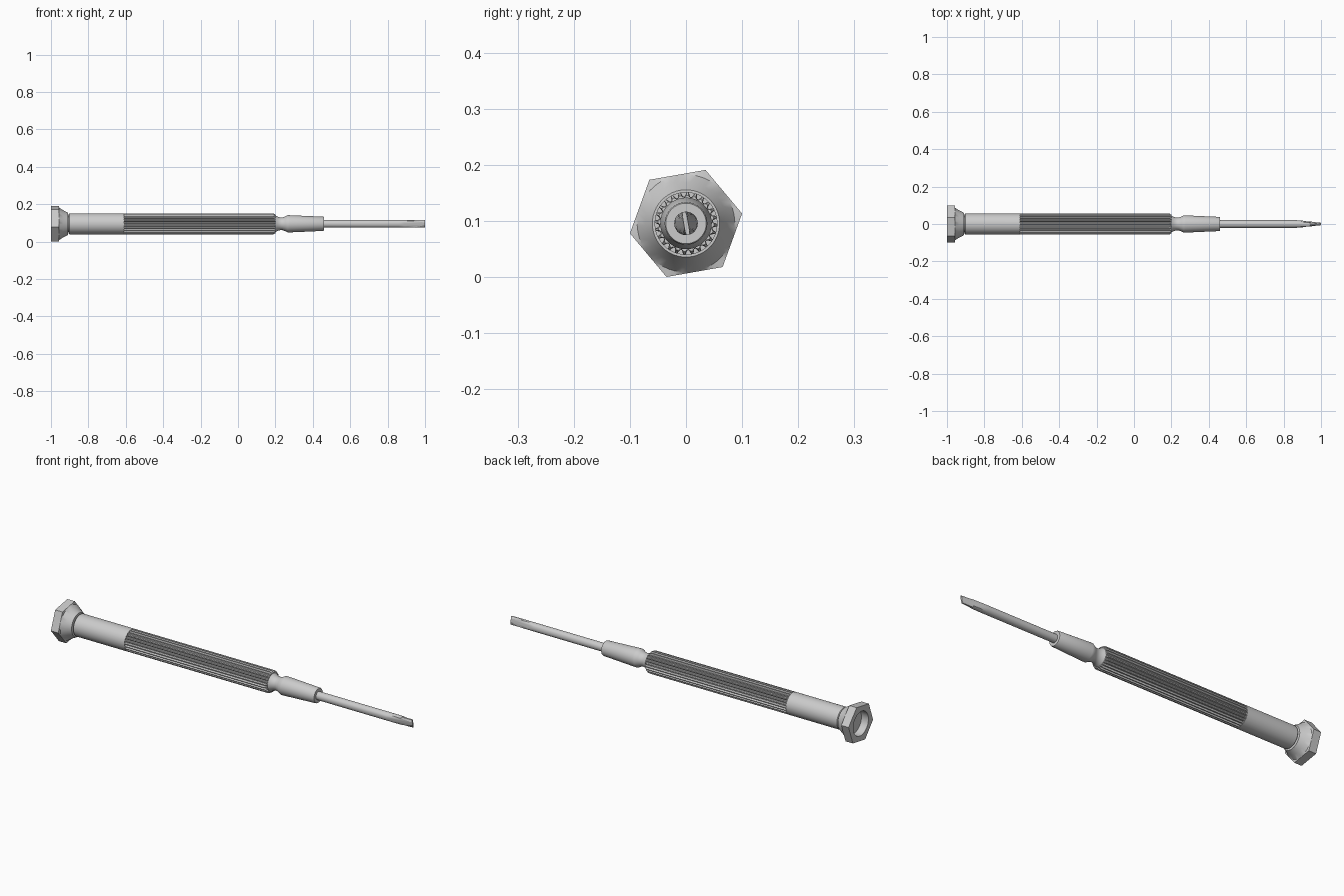
import bpy, bmesh, math
from math import cos, sin, pi, radians

cube = bpy.data.objects.get("Cube")
if cube:
    bpy.data.objects.remove(cube, do_unlink=True)

AXIS_Z = 0.0955          # height of the tool's long axis
TILT = radians(10)       # roll of the hexagon and the blade


def sweep(name, sections, segments=48, angle=30):
    """Loft polar sections (x, radius) along x; radius is a number or f(angle, index)."""
    bm = bmesh.new()
    rings = []
    for x, radius in sections:
        ring = []
        for i in range(segments):
            a = TILT + 2 * pi * i / segments
            r = radius(a - TILT, i) if callable(radius) else radius
            ring.append(bm.verts.new((x, r * cos(a), AXIS_Z + r * sin(a))))
        rings.append(ring)
    for lower, upper in zip(rings, rings[1:]):
        for i in range(segments):
            j = (i + 1) % segments
            bm.faces.new((lower[i], lower[j], upper[j], upper[i]))
    bm.faces.new(rings[0][::-1])
    bm.faces.new(rings[-1])
    bmesh.ops.remove_doubles(bm, verts=bm.verts, dist=1e-5)
    bmesh.ops.recalc_face_normals(bm, faces=bm.faces)
    mesh = bpy.data.meshes.new(name)
    bm.to_mesh(mesh)
    bm.free()
    obj = bpy.data.objects.new(name, mesh)
    bpy.context.collection.objects.link(obj)
    bpy.ops.object.select_all(action="DESELECT")
    obj.select_set(True)
    bpy.context.view_layer.objects.active = obj
    bpy.ops.object.shade_smooth_by_angle(angle=radians(angle))
    return obj


def hexagon(a, i):
    return 0.1015 * cos(pi / 6) / cos(a % (pi / 3) - pi / 6)


def fluted(ridge, groove):
    return lambda a, i: ridge if i % 4 < 2 else groove


def flattened(radius, half_thickness):
    return lambda a, i: min(radius, half_thickness / max(abs(cos(a)), 1e-4))


# Swivel cap: recessed hexagon with a conical shoulder
sweep("swivel_cap", [
    (-0.96, 0.062), (-1.0, 0.062), (-1.0, hexagon), (-0.958, hexagon),
    (-0.956, 0.087), (-0.935, 0.073), (-0.91, 0.06), (-0.91, 0.045),
])

# Pin joining the cap to the handle
sweep("swivel_pin", [(-0.93, 0.045), (-0.89, 0.045)])

# Handle: plain rear sleeve, then a fluted grip
sweep("handle", [
    (-0.905, 0.053), (-0.902, 0.056), (-0.61, 0.056),
    (-0.61, fluted(0.056, 0.048)), (0.19, fluted(0.056, 0.048)),
    (0.2, fluted(0.05, 0.047)), (0.2, 0.045),
], segments=96, angle=25)

# Waisted neck and tapering chuck
sweep("chuck", [
    (0.19, 0.045), (0.2, 0.045), (0.212, 0.038), (0.225, 0.034),
    (0.238, 0.034), (0.252, 0.039), (0.265, 0.046), (0.275, 0.046),
    (0.456, 0.038), (0.46, 0.036),
])

# Shaft ground down to a flat blade
sweep("blade_shaft", [
    (0.44, 0.021), (0.86, 0.021), (0.89, flattened(0.021, 0.018)),
    (0.94, flattened(0.021, 0.0105)), (1.0, flattened(0.021, 0.004)),
])
